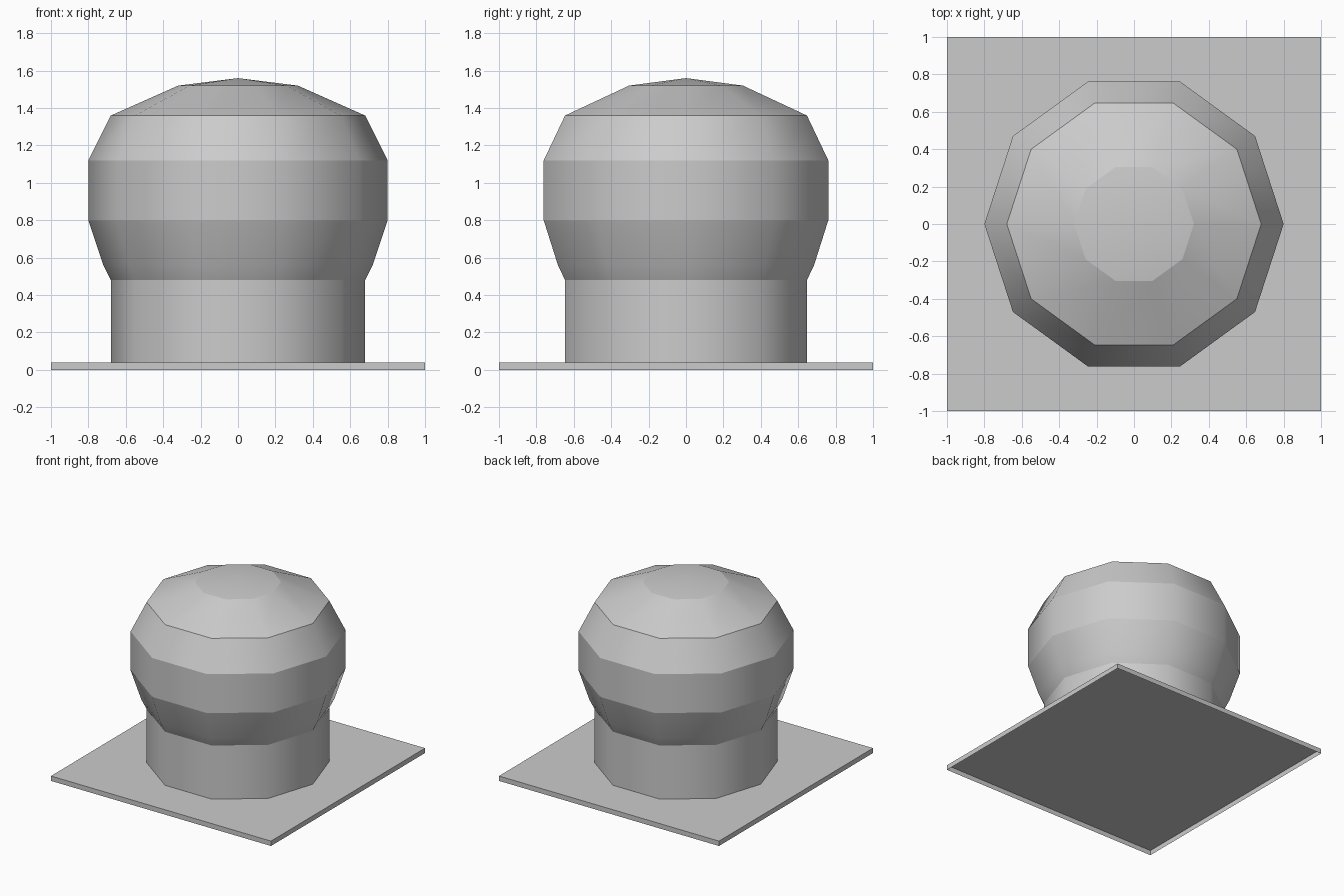
import bpy
import bmesh
from math import cos, sin, tau

SIDES = 10

if "Cube" in bpy.data.objects:
    bpy.data.objects.remove(bpy.data.objects["Cube"], do_unlink=True)

# One plain metal colour
metal = bpy.data.materials.new("grey_metal")
metal.use_nodes = True
metal.diffuse_color = (0.6, 0.6, 0.6, 1)
metal.node_tree.nodes["Principled BSDF"].inputs["Base Color"].default_value = (0.6, 0.6, 0.6, 1)


def add_object(name, bm):
    mesh = bpy.data.meshes.new(name)
    bm.normal_update()
    bm.to_mesh(mesh)
    bm.free()
    mesh.materials.append(metal)
    obj = bpy.data.objects.new(name, mesh)
    bpy.context.collection.objects.link(obj)
    return obj


def lathe(name, profile, creases=(), apex=None):
    """Ten-sided turned shell, smooth around, with creased rings at the given heights."""
    bm = bmesh.new()
    rings = [[bm.verts.new((r * cos(tau * i / SIDES), r * sin(tau * i / SIDES), z))
              for i in range(SIDES)] for r, z in profile]
    tip = bm.verts.new((0, 0, apex)) if apex else None
    for i in range(SIDES):
        j = (i + 1) % SIDES
        for low, high in zip(rings, rings[1:]):
            bm.faces.new((low[i], low[j], high[j], high[i]))
        if tip:
            bm.faces.new((rings[-1][i], rings[-1][j], tip))
    for face in bm.faces:
        face.smooth = True
    for edge in bm.edges:
        a, b = (v.co.z for v in edge.verts)
        if abs(a - b) < 1e-4 and any(abs(a - z) < 1e-4 for z in creases):
            edge.smooth = False
    return add_object(name, bm)


# Square mounting plate: a thin sheet with a turned-down rim, open underneath
bm = bmesh.new()
bmesh.ops.create_cube(bm, size=1)
bmesh.ops.scale(bm, vec=(2, 2, 0.04), verts=bm.verts)
bmesh.ops.translate(bm, vec=(0, 0, 0.02), verts=bm.verts)
bm.normal_update()
underside = [f for f in bm.faces if f.normal.z < -0.5]
bmesh.ops.delete(bm, geom=underside, context="FACES_ONLY")
add_object("base_plate", bm)

# Straight neck, bulging drum and shallow domed lid
lathe("neck", [(0.68, 0.04), (0.68, 0.48)])
lathe("drum", [(0.68, 0.48), (0.72, 0.56), (0.8, 0.8), (0.8, 1.12), (0.68, 1.36)],
      creases=(0.8, 1.12))
lathe("lid", [(0.68, 1.36), (0.32, 1.52)], creases=(1.52,), apex=1.56)
